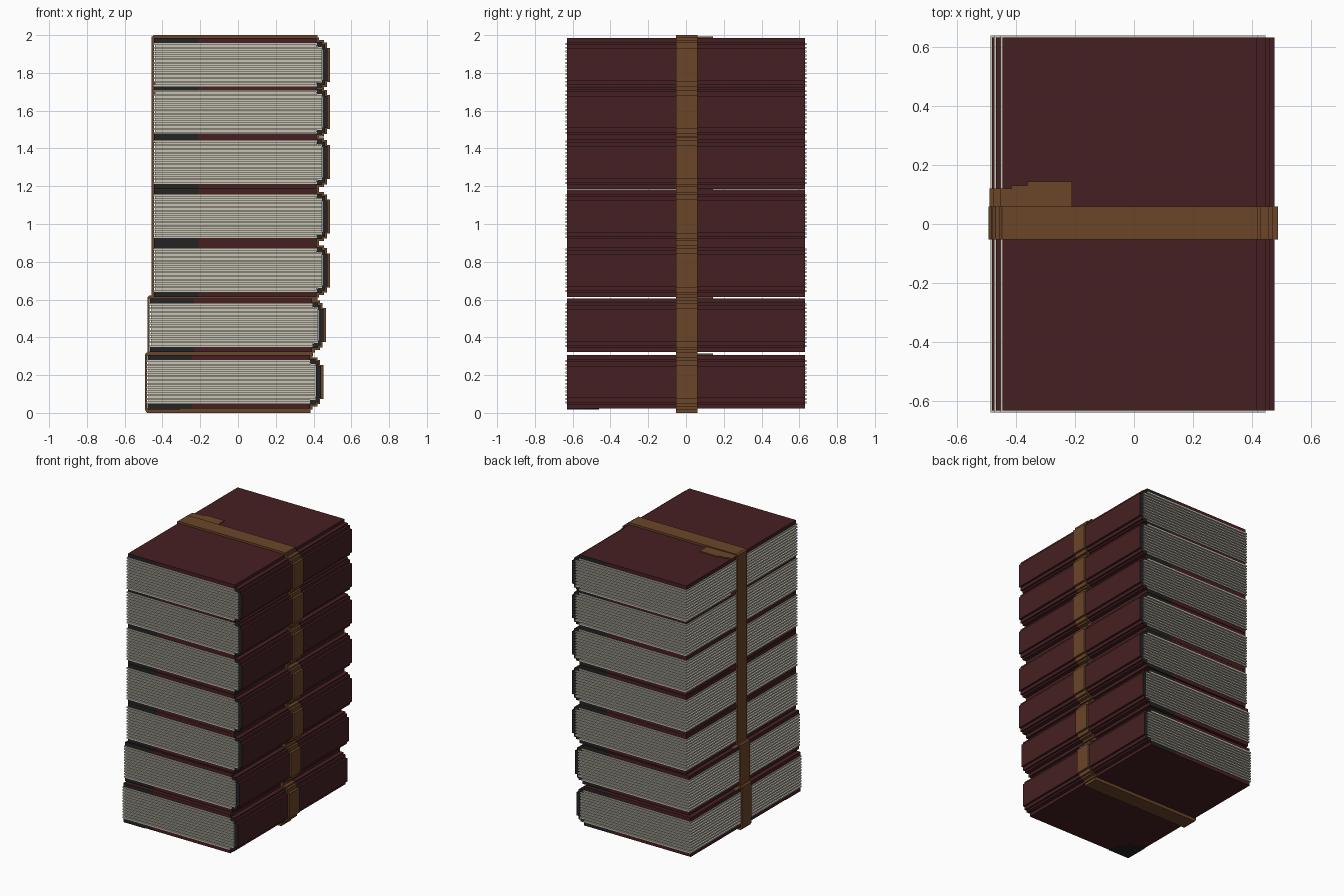
import bpy, bmesh, math

if "Cube" in bpy.data.objects:
    bpy.data.objects.remove(bpy.data.objects["Cube"])

def mat(name, col):
    m = bpy.data.materials.new(name)
    m.diffuse_color = (*col, 1)
    m.use_nodes = True
    m.node_tree.nodes["Principled BSDF"].inputs["Base Color"].default_value = m.diffuse_color
    return m

RED = mat("dark red cover", (0.061, 0.0144, 0.016))
BLACK = mat("black lining", (0.017, 0.017, 0.017))
CREAM = mat("cream paper", (0.578, 0.558, 0.462))
BROWN = mat("brown leather", (0.147, 0.061, 0.023))

def finish(bm, name, mats, loc):
    bmesh.ops.recalc_face_normals(bm, faces=bm.faces[:])
    me = bpy.data.meshes.new(name)
    bm.to_mesh(me)
    bm.free()
    for m in mats:
        me.materials.append(m)
    ob = bpy.data.objects.new(name, me)
    ob.location = loc
    bpy.context.collection.objects.link(ob)
    return ob

def strip(name, outer, inner, y0, y1, closed, mats, loc, cap_rule=None):
    """Band between two x-z outlines, extruded along y."""
    bm = bmesh.new()
    rows = [[bm.verts.new((x, y, z)) for x, z in pts]
            for pts in (outer, inner) for y in (y0, y1)]
    o0, o1, i0, i1 = rows
    n = len(outer)
    for k in range(n if closed else n - 1):
        j = (k + 1) % n
        bm.faces.new((o0[k], o0[j], o1[j], o1[k]))
        bm.faces.new((i0[k], i1[k], i1[j], i0[j]))
        for side, a, b in ((-1, o0, i0), (1, o1, i1)):
            f = bm.faces.new((a[k], b[k], b[j], a[j]))
            if cap_rule:
                f.material_index = cap_rule(side, (outer[k][0] + outer[j][0]) / 2)
    if not closed:
        for k in (0, n - 1):
            bm.faces.new((o0[k], o1[k], i1[k], i0[k]))
    return finish(bm, name, mats, loc)

def box(name, x0, x1, y0, y1, z0, z1, m, loc):
    bm = bmesh.new()
    bmesh.ops.create_cube(bm, size=1)
    for v in bm.verts:
        v.co = (x1 if v.co.x > 0 else x0, y1 if v.co.y > 0 else y0,
                z1 if v.co.z > 0 else z0)
    return finish(bm, name, [m], loc)

def mirror(pts):
    return pts + [(x, -z) for x, z in reversed(pts)]

# Page block: stacked sheets, every second one set back
def pages(name, loc):
    bm = bmesh.new()
    n, h = 23, 0.115
    prev = None
    for i in range(n):
        za, zb = -h + 2 * h * i / n, -h + 2 * h * (i + 1) / n
        d = 0.012 if i % 2 else 0.0
        xr = 0.417 if abs(za + zb) / 2 > 0.09 else 0.445
        for z in (za, zb):
            ring = [bm.verts.new((x, y, z)) for x, y in (
                (-0.451 + d, -0.637 + d), (xr, -0.637 + d),
                (xr, 0.637 - d), (-0.451 + d, 0.637 - d))]
            if prev:
                for k in range(4):
                    bm.faces.new((prev[k], prev[k - 1], ring[k - 1], ring[k]))
            else:
                bm.faces.new(ring)
            prev = ring
    bm.faces.new(prev)
    return finish(bm, name, [CREAM], loc)

# Cover outlines with stepped hinge and spine
COVER_OUT = mirror([(-.445, .142), (-.21, .142), (.2, .142), (.415, .142), (.415, .12),
                    (.445, .12), (.445, .108), (.46, .108), (.46, .085), (.475, .085)])
COVER_IN = mirror([(-.445, .115), (-.21, .115), (.2, .115), (.405, .115), (.41, .113),
                   (.417, .097), (.425, .095), (.43, .09), (.445, .083), (.447, .08)])

def cover_caps(side, x):
    if x > 0.41:
        return 1
    return int(x < -0.21 if side < 0 else x > 0.2)

# Strap outlines following the cover
STRAP_OUT = mirror([(-.457, .148), (-.447, .157), (.42, .157), (.42, .145), (.43, .145),
                    (.43, .130), (.455, .130), (.455, .117), (.470, .117), (.470, .09),
                    (.487, .09)])
STRAP_OUT = [(x, -.164 if z == -.157 else z) for x, z in STRAP_OUT]
STRAP_IN = mirror([(-.446, .140), (-.44, .141), (.410, .141), (.412, .13), (.413, .125),
                   (.414, .119), (.443, .119), (.444, .107), (.458, .107), (.459, .084),
                   (.474, .084)])

# Books as (x shift, centre height)
BOOKS = [(-.035, .164), (-.022, .464), (0, .755), (0, 1.04), (0, 1.327), (0, 1.593), (0, 1.843)]

for i, (dx, cz) in enumerate(BOOKS, 1):
    loc = (dx, 0, cz)
    pages(f"pages_{i}", loc)
    strip(f"cover_{i}", COVER_OUT, COVER_IN, -.631, .631, False, [RED, BLACK], loc, cover_caps)
    strip(f"strap_{i}", STRAP_OUT, STRAP_IN, -.052, .06, True, [BROWN], loc)
    # Loose strap end beside the band
    for k, (x0, x1, y1) in enumerate(((-.36, -.21, .143), (-.415, -.36, .13), (-.453, -.415, .12))):
        box(f"strap_end_{i}_{k + 1}", x0, x1, .055, y1, .140, .150, BROWN, loc)

# Dark rounded corner on the underside of the lowest book
bm = bmesh.new()
pts = [(-.445, -.631)] + [(-.445 + .17 * math.cos(a * math.pi / 16),
                           -.631 + .17 * math.sin(a * math.pi / 16)) for a in range(9)]
f = bm.faces.new([bm.verts.new((x, y, -.145)) for x, y in pts])
ext = bmesh.ops.extrude_face_region(bm, geom=[f])
for g in ext["geom"]:
    if isinstance(g, bmesh.types.BMVert):
        g.co.z += .004
finish(bm, "bottom_corner_patch", [BLACK], (BOOKS[0][0], 0, BOOKS[0][1]))
